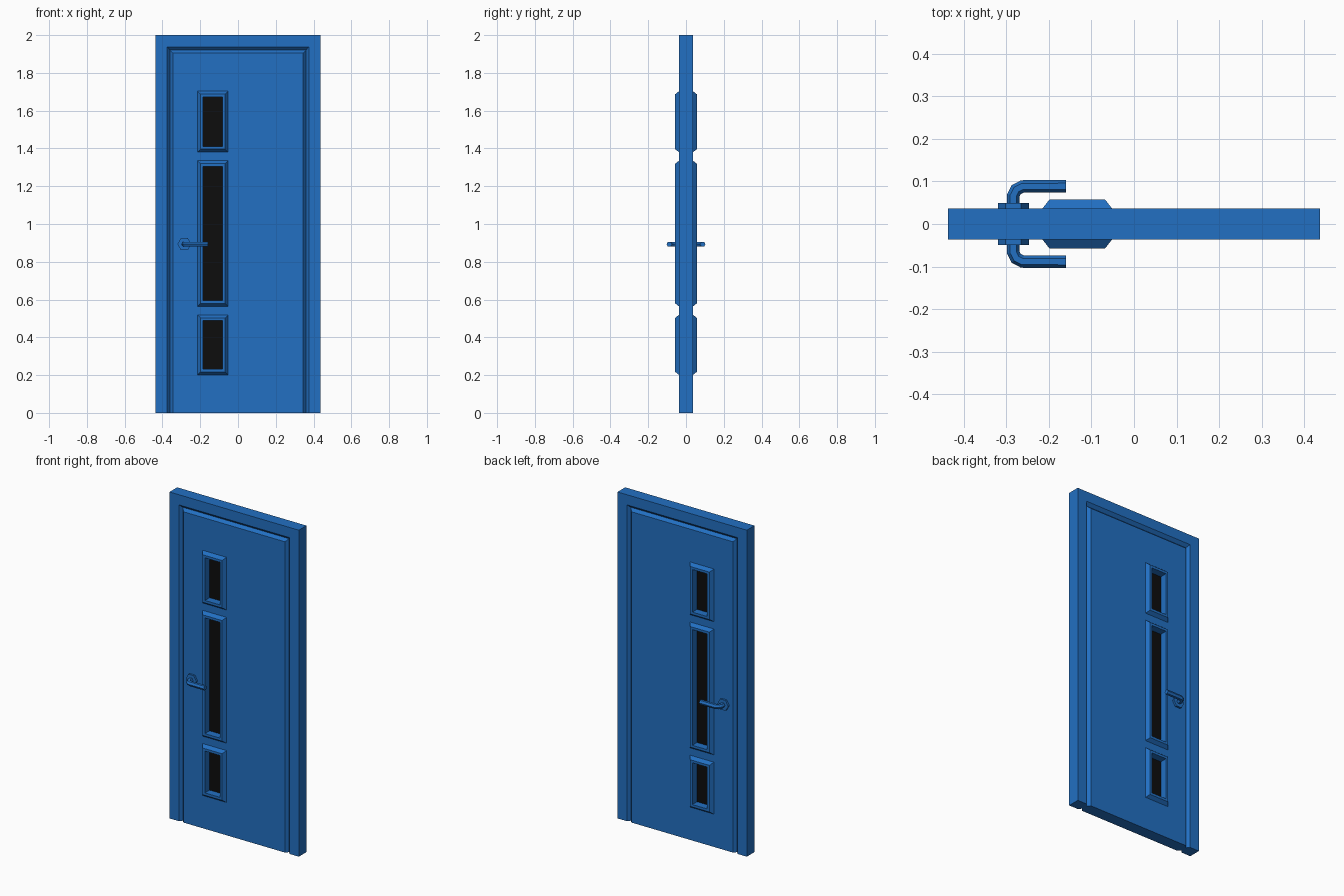
import bpy
import bmesh
from math import cos, sin, pi
from mathutils import Vector

cube = bpy.data.objects.get("Cube")
if cube:
    bpy.data.objects.remove(cube, do_unlink=True)


def make_material(name, color):
    mat = bpy.data.materials.new(name)
    mat.use_nodes = True
    mat.diffuse_color = color
    mat.node_tree.nodes["Principled BSDF"].inputs["Base Color"].default_value = color
    return mat


blue = make_material("blue paint", (0.016, 0.16, 0.54, 1))
black = make_material("black glass", (0.004, 0.004, 0.004, 1))


def loft(name, rings, mat, cap=True):
    """Skin a series of closed rings with equal point counts."""
    bm = bmesh.new()
    loops = [[bm.verts.new(p) for p in ring] for ring in rings]
    n = len(loops[0])
    for a, b in zip(loops, loops[1:]):
        for i in range(n):
            j = (i + 1) % n
            bm.faces.new((a[i], a[j], b[j], b[i]))
    if cap:
        bm.faces.new(loops[0][::-1])
        bm.faces.new(loops[-1])
    bmesh.ops.recalc_face_normals(bm, faces=bm.faces)
    mesh = bpy.data.meshes.new(name)
    bm.to_mesh(mesh)
    bm.free()
    mesh.materials.append(mat)
    obj = bpy.data.objects.new(name, mesh)
    bpy.context.collection.objects.link(obj)
    return obj


def rect(x0, x1, z0, z1, y):
    return [(x0, y, z0), (x1, y, z0), (x1, y, z1), (x0, y, z1)]


HALF = 0.037       # half thickness of the door
GROOVE = 0.019     # half thickness at the groove bottom
GLASS = 0.012      # half thickness of the glass

# Frame: closed section carried up one jamb, across the head and down the other
section = [(0.438, 2.0, HALF), (0.438, 2.0, -HALF), (0.375, 1.938, -HALF),
           (0.36, 1.92, -GROOVE), (0.36, 1.92, GROOVE), (0.375, 1.938, HALF)]
corners = [(-1, 0), (-1, 1), (1, 1), (1, 0)]
loft("door_frame", [[(sx * w, y, up * top) for w, top, y in section]
                    for sx, up in corners], blue)

# Door leaf with chamfered edges
leaf = loft("door_leaf", [rect(-w, w, 0, top, y) for w, top, y in (
    (0.344, 1.904, -HALF), (0.36, 1.92, -GROOVE),
    (0.36, 1.92, GROOVE), (0.344, 1.904, HALF))], blue)

# Windows: opening, glass and a raised moulding on both sides
X0, X1 = -0.215, -0.052
windows = {"upper": (1.38, 1.703), "middle": (0.564, 1.335), "lower": (0.201, 0.519)}
for label, (z0, z1) in windows.items():
    def inset(d, y):
        return rect(X0 + d, X1 - d, z0 + d, z1 - d, y)

    cutter = loft("cutter", [inset(0.025, -0.1), inset(0.025, 0.1)], blue)
    cutter.hide_render = True
    mod = leaf.modifiers.new("opening", 'BOOLEAN')
    mod.operation = 'DIFFERENCE'
    mod.solver = 'EXACT'
    mod.object = cutter
    bpy.context.view_layer.objects.active = leaf
    bpy.ops.object.modifier_apply(modifier=mod.name)
    bpy.data.objects.remove(cutter, do_unlink=True)

    loft(label + "_glass", [inset(0.027, -GLASS), inset(0.027, GLASS)], black)
    # closed moulding passing through the opening from front to back
    profile = [(0, -HALF), (0.016, -0.0573), (0.031, -0.0573), (0.031, 0.0573),
               (0.016, 0.0573), (0, HALF), (0, -HALF)]
    loft(label + "_moulding", [inset(d, y) for d, y in profile], blue, cap=False)

# Lever handles with hexagonal roses
HX, HZ = -0.284, 0.893
hexagon = [(cos(i * pi / 3), sin(i * pi / 3)) for i in range(6)]
path = [Vector(p) for p in ((HX, HALF), (HX, 0.067), (-0.277, 0.081),
                            (-0.262, 0.0885), (-0.16, 0.0885))]
for side, label in ((-1, "front"), (1, "back")):
    loft(label + "_rose", [[(HX + 0.0365 * c, side * y, HZ + 0.0365 * s) for c, s in hexagon]
                           for y in (0.03, 0.049)], blue)
    rings = []
    for i, p in enumerate(path):
        ahead = (path[min(i + 1, len(path) - 1)] - p).normalized()
        behind = (p - path[max(i - 1, 0)]).normalized()
        t = (ahead + behind).normalized()
        rings.append([(p.x - t.y * 0.0148 * c, side * (p.y + t.x * 0.0148 * c),
                       HZ + 0.0148 * s) for c, s in hexagon])
    loft(label + "_lever", rings, blue)
